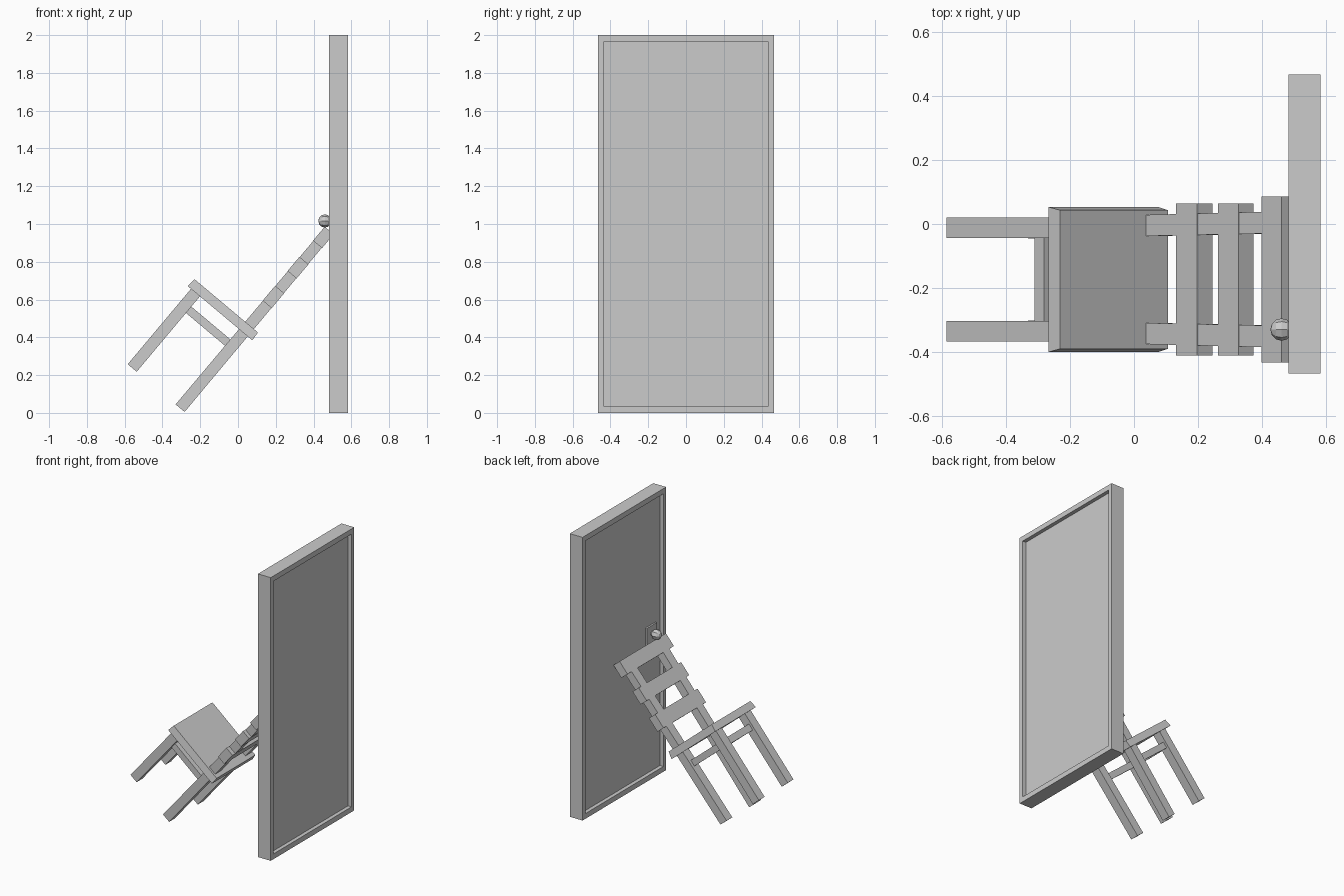
import bpy, bmesh, math
from mathutils import Matrix, Vector

if "Cube" in bpy.data.objects:
    bpy.data.objects.remove(bpy.data.objects["Cube"])

# Chair frame: tilted 40 degrees so the back rests against the door
TILT = (Matrix.Translation((-0.3065, -0.173, 0.025))
        @ Matrix.Rotation(math.radians(40), 4, 'Y'))


def finish(name, bm, mat=None):
    bmesh.ops.recalc_face_normals(bm, faces=bm.faces)
    me = bpy.data.meshes.new(name)
    bm.to_mesh(me)
    bm.free()
    ob = bpy.data.objects.new(name, me)
    bpy.context.collection.objects.link(ob)
    if mat:
        ob.matrix_world = mat
    return ob


def prism(name, bottom, top, z0, z1, mat=None):
    """Block between two rectangles given as (x0, x1, y0, y1)."""
    bm = bmesh.new()
    rings = []
    for (x0, x1, y0, y1), z in ((bottom, z0), (top, z1)):
        rings.append([bm.verts.new((x, y, z)) for x, y in
                      ((x0, y0), (x1, y0), (x1, y1), (x0, y1))])
    a, b = rings
    bm.faces.new(a)
    bm.faces.new(b)
    for i in range(4):
        j = (i + 1) % 4
        bm.faces.new((a[i], a[j], b[j], b[i]))
    return finish(name, bm, mat)


def block(name, x0, x1, y0, y1, z0, z1, mat=None):
    return prism(name, (x0, x1, y0, y1), (x0, x1, y0, y1), z0, z1, mat)


# Door frame and recessed leaf
X0, X1, W = 0.482, 0.582, 0.466
block("door_frame_top", X0, X1, -W, W, 1.963, 2.0)
block("door_frame_bottom", X0, X1, -W, W, 0, 0.037)
for s, side in ((-1, "front"), (1, "back")):
    y0, y1 = sorted((s * 0.436, s * W))
    block("door_frame_" + side, X0, X1, y0, y1, 0.037, 1.963)
block("door_leaf", X0 + 0.027, X1 - 0.027, -0.436, 0.436, 0.037, 1.963)

# Door handle: plate, stem and faceted knob
block("knob_plate", 0.497, 0.51, -0.385, -0.275, 0.92, 1.07)
bm = bmesh.new()
bmesh.ops.create_cone(bm, cap_ends=True, segments=8, radius1=0.015, radius2=0.015, depth=0.05,
                      matrix=Matrix.Translation((0.482, -0.329, 1.016))
                      @ Matrix.Rotation(math.pi / 2, 4, 'Y'))
finish("knob_stem", bm)
bm = bmesh.new()
bmesh.ops.create_uvsphere(bm, u_segments=8, v_segments=6, radius=0.035,
                          matrix=Matrix.Translation((0.46, -0.329, 1.016))
                          @ Matrix.Rotation(math.pi / 2, 4, 'Y'))
finish("knob", bm)

# Seat, slightly narrower on top
prism("seat", (-0.385, 0.062, -0.226, 0.226), (-0.380, 0.058, -0.216, 0.216), 0.521, 0.572, TILT)

# Legs and side stretchers
for s, side in ((-1, "right"), (1, "left")):
    def span(c, h):
        return (s * c - h, s * c + h)
    block("front_leg_" + side, -0.362, -0.300, *span(0.161, 0.032), 0, 0.53, TILT)
    prism("back_leg_" + side, (-0.031, 0.031, *span(0.160, 0.032)),
          (-0.029, 0.029, *span(0.178, 0.034)), 0, 1.2, TILT)
    block("side_stretcher_" + side, -0.31, -0.02, *span(0.161, 0.016), 0.406, 0.45, TILT)

# Front stretcher
block("front_stretcher", -0.345, -0.315, -0.15, 0.15, 0.405, 0.452, TILT)

# Back slats
for name, z0, z1, half in (("lower_slat", 0.717, 0.820, 0.237),
                           ("middle_slat", 0.922, 1.020, 0.237),
                           ("top_slat", 1.132, 1.228, 0.259)):
    block(name, -0.031, 0.031, -half, half, z0, z1, TILT)
